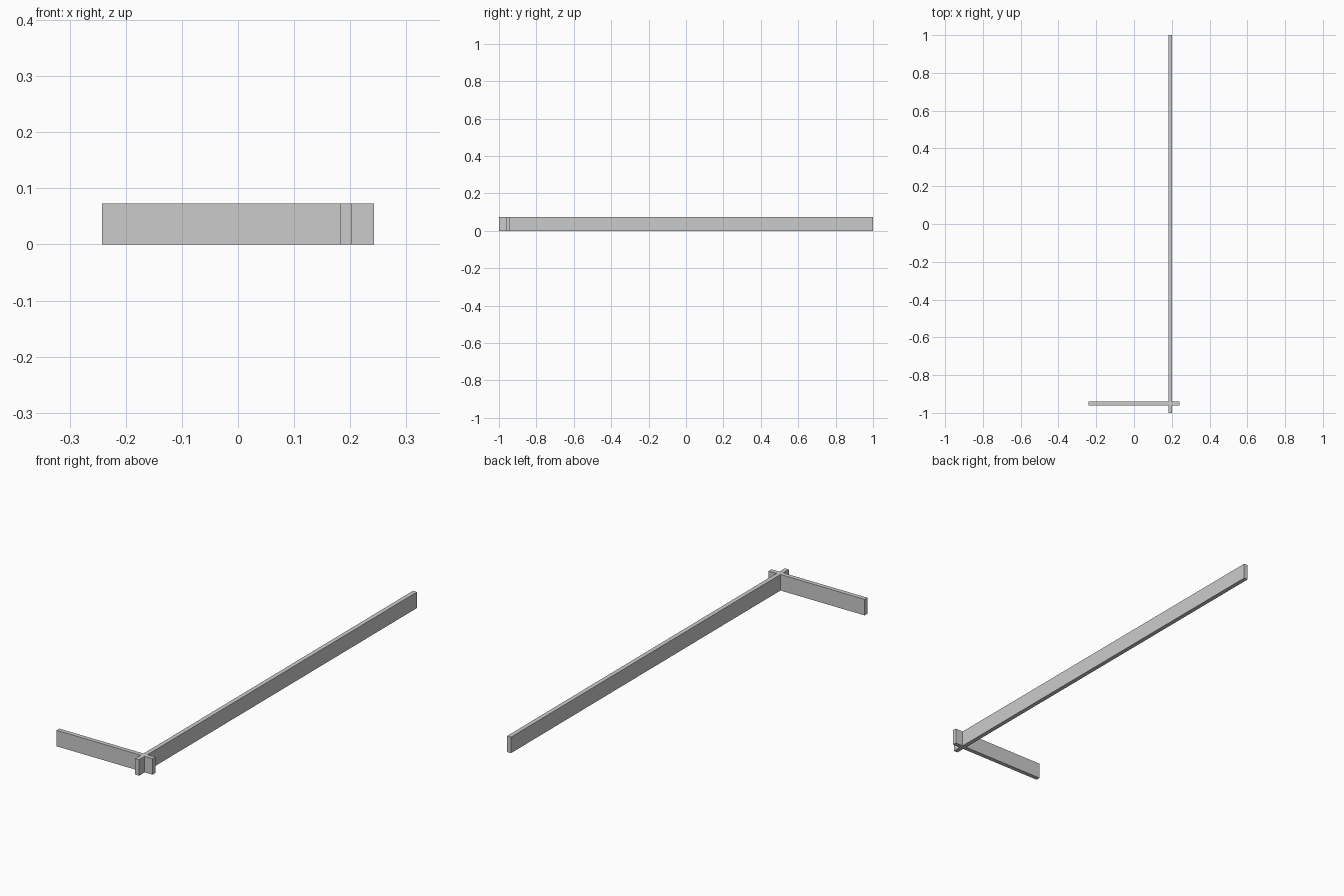
import bpy
import bmesh
from mathutils import Vector

if "Cube" in bpy.data.objects:
    bpy.data.objects.remove(bpy.data.objects["Cube"])

H, T = 0.073, 0.02            # board height and thickness
RAIL_X, CROSS_Y = 0.192, -0.95  # centre lines of the two boards


def notched_board(name, start, end, notch, notch_on_top, place, thickness_dir):
    """Board from a side profile with a half-lap notch, extruded to thickness."""
    a, b = notch - T / 2, notch + T / 2
    if notch_on_top:
        profile = [(start, 0), (end, 0), (end, H), (b, H),
                   (b, H / 2), (a, H / 2), (a, H), (start, H)]
    else:
        profile = [(start, 0), (a, 0), (a, H / 2), (b, H / 2),
                   (b, 0), (end, 0), (end, H), (start, H)]
    bm = bmesh.new()
    face = bm.faces.new([bm.verts.new(place(u, z)) for u, z in profile])
    out = bmesh.ops.extrude_face_region(bm, geom=[face])
    moved = [g for g in out["geom"] if isinstance(g, bmesh.types.BMVert)]
    bmesh.ops.translate(bm, verts=moved, vec=Vector(thickness_dir) * T)
    bmesh.ops.recalc_face_normals(bm, faces=bm.faces)
    mesh = bpy.data.meshes.new(name)
    bm.to_mesh(mesh)
    bm.free()
    obj = bpy.data.objects.new(name, mesh)
    bpy.context.collection.objects.link(obj)
    return obj


# Long board running front to back
notched_board("long_rail", -1, 1, CROSS_Y, True,
              lambda u, z: (RAIL_X - T / 2, u, z), (1, 0, 0))

# Short board crossing it near the front
notched_board("short_crosspiece", -0.242, 0.242, RAIL_X, False,
              lambda u, z: (u, CROSS_Y - T / 2, z), (0, 1, 0))
